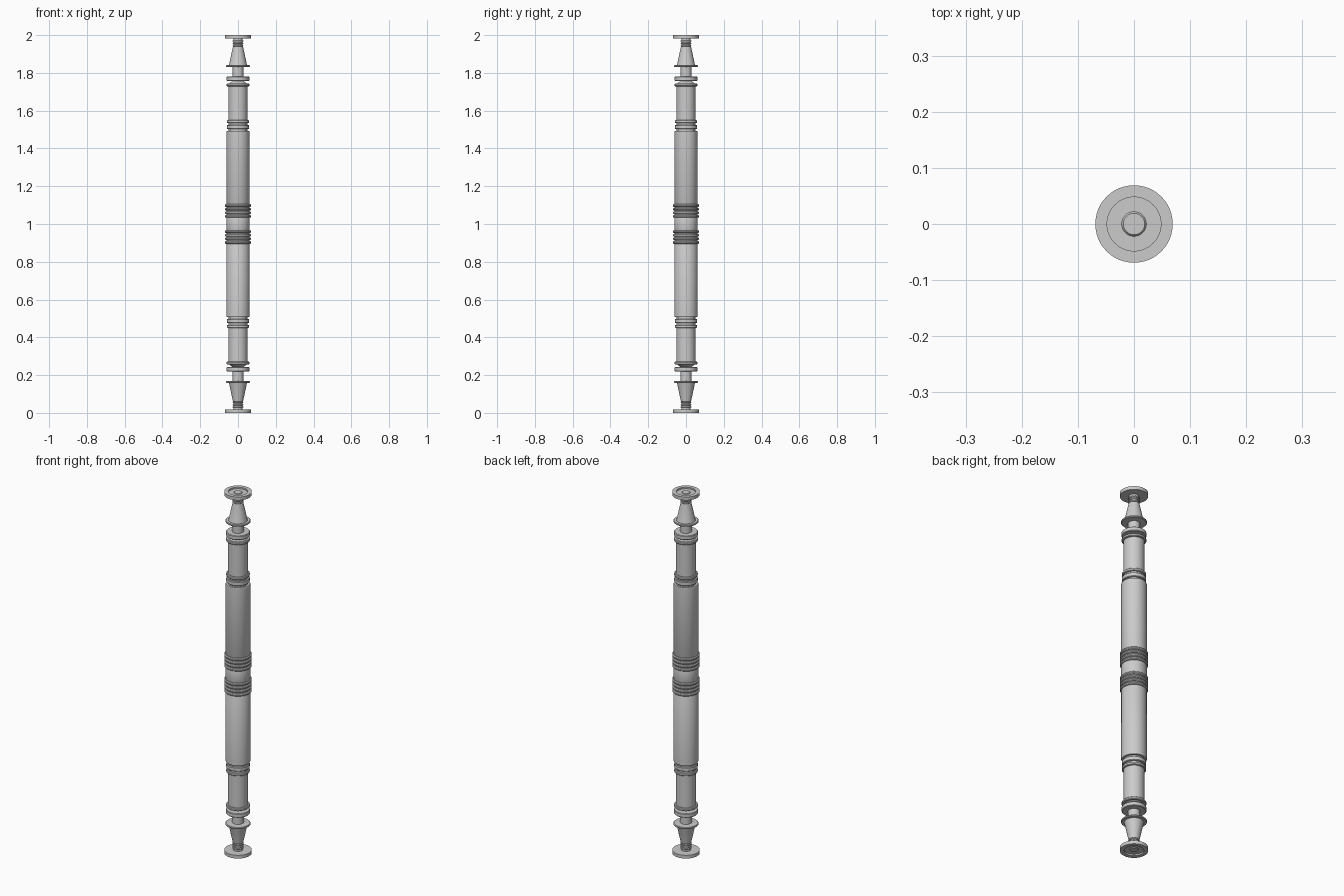
import bpy, bmesh, math

if "Cube" in bpy.data.objects:
    bpy.data.objects.remove(bpy.data.objects["Cube"])

SIDES = 48
MID = 1.0  # the staff is symmetrical about this height


def lathe(name, profile):
    """Spin an (r, z) profile round z, and mirror it about mid height."""
    bm = bmesh.new()
    for flip in (False, True):
        rings = []
        for r, z in profile:
            zz = 2 * MID - z if flip else z
            if r == 0:
                rings.append([bm.verts.new((0, 0, zz))])
            else:
                rings.append([bm.verts.new((r * math.cos(2 * math.pi * i / SIDES),
                                            r * math.sin(2 * math.pi * i / SIDES), zz))
                              for i in range(SIDES)])
        for a, b in zip(rings, rings[1:]):
            for i in range(SIDES):
                j = (i + 1) % SIDES
                if len(a) == 1:
                    f = [a[0], b[j], b[i]]
                elif len(b) == 1:
                    f = [a[i], a[j], b[0]]
                else:
                    f = [a[i], a[j], b[j], b[i]]
                bm.faces.new(f[::-1] if flip else f)
    mesh = bpy.data.meshes.new(name)
    bm.to_mesh(mesh)
    bm.free()
    ob = bpy.data.objects.new(name, mesh)
    bpy.context.collection.objects.link(ob)
    bpy.ops.object.select_all(action='DESELECT')
    ob.select_set(True)
    bpy.context.view_layer.objects.active = ob
    bpy.ops.object.shade_smooth_by_angle(angle=math.radians(30))
    return ob


def band(core, r, z0, z1, c=0.003):
    """Profile of a raised ring with chamfered edges on a core radius."""
    return [(core, z0), (r - c, z0), (r, z0 + c), (r, z1 - c), (r - c, z1), (core, z1)]


# End discs with a shallow dished face and central stud
lathe("end_disc", [(0, 0.004), (0.019, 0.004), (0.022, 0.008), (0.048, 0.008),
                   (0.048, 0.0), (0.069, 0.0), (0.069, 0.018), (0.024, 0.018)])

# Flared bells with small neck rings and a flange
neck = [(0.024, 0.018)]
for k in range(3):
    neck += band(0.024, 0.028, 0.028 + k * 0.012, 0.035 + k * 0.012, 0.002)
lathe("end_bell", neck + [(0.027, 0.062), (0.047, 0.155)]
      + band(0.048, 0.063, 0.158, 0.168) + [(0.029, 0.170), (0.029, 0.220)])

# Outer shafts with paired collars at both ends
lathe("outer_shaft", band(0.029, 0.060, 0.220, 0.243)
      + band(0.048, 0.060, 0.257, 0.271) + [(0.051, 0.272), (0.051, 0.449)]
      + band(0.051, 0.059, 0.450, 0.465) + band(0.050, 0.059, 0.475, 0.498)
      + [(0.050, 0.508)])

# Main shaft with groups of grip rings round the middle
shaft = [(0.050, 0.508), (0.060, 0.508), (0.062, 0.511), (0.062, 0.893)]
for k in range(4):
    z = 0.895 + k * 0.0193
    shaft += band(0.061, 0.069, z, z + 0.014, 0.004)
lathe("main_shaft", shaft + [(0.062, 0.970), (0.062, MID)])
